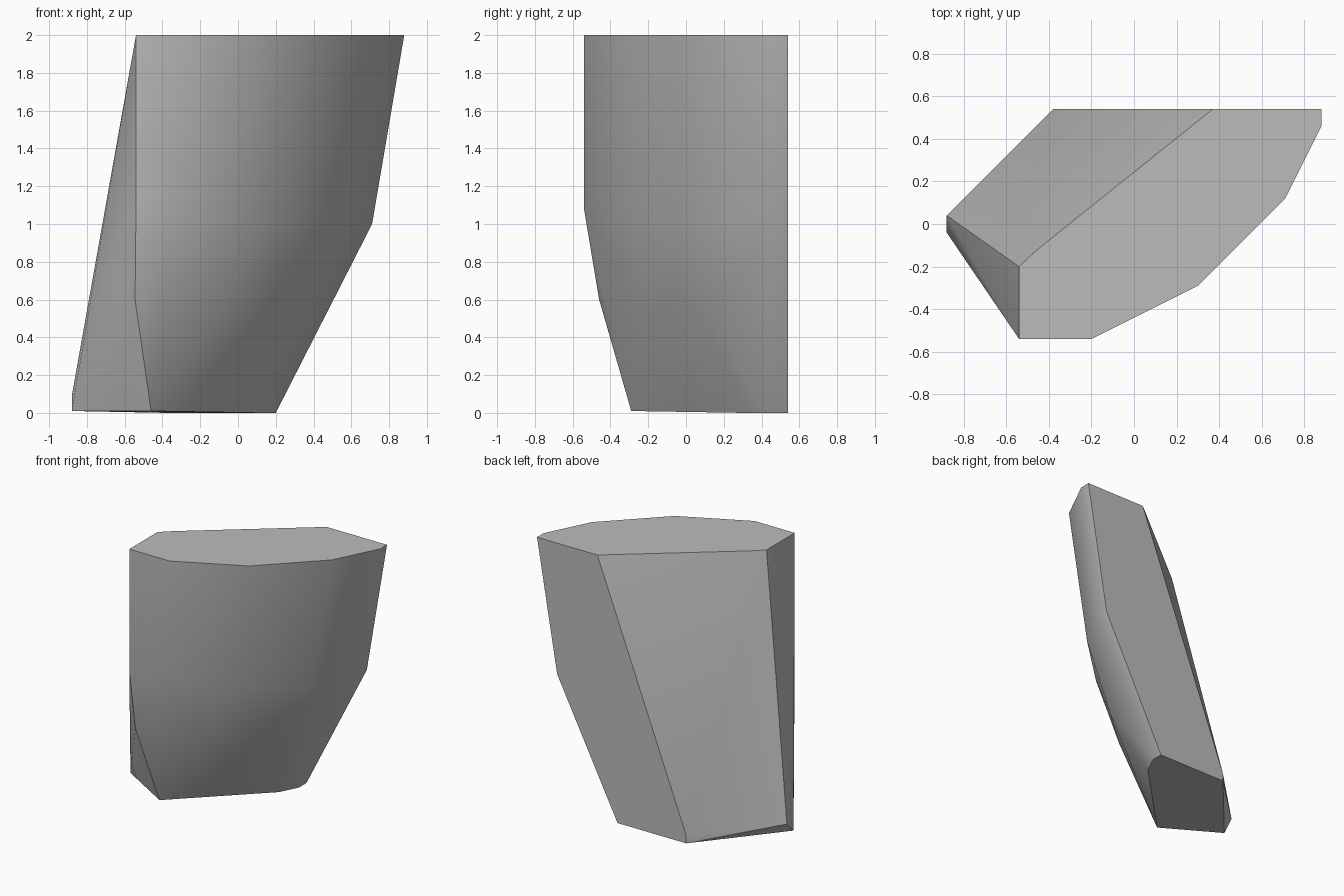
import bpy, bmesh, math

old = bpy.data.objects.get("Cube")
if old:
    bpy.data.objects.remove(old, do_unlink=True)

# Single stone-grey material
grey = bpy.data.materials.new("stone grey")
grey.use_nodes = True
colour = (0.5, 0.5, 0.5, 1.0)
grey.diffuse_color = colour
grey.node_tree.nodes["Principled BSDF"].inputs["Base Color"].default_value = colour

# Flat top outline
top = [(-.54, -.54, 2), (-.2, -.54, 2), (.3, -.29, 2), (.71, .12, 2),
       (.88, .46, 2), (.88, .54, 2), (.37, .54, 2), (-.46, -.125, 2), (-.54, -.2, 2)]

# Rounded front: an upper and a lower row of bulge points
upper_row = [(-.54, -.54, 1.08), (-.34, -.54, 1.08), (.13, -.27, 1),
             (.54, .12, 1), (.71, .46, 1), (.71, .54, 1)]
lower_row = [(-.545, -.46, .6), (-.08, -.26, .55), (.32, .11, .5), (.455, .45, .5)]

# Foot outline, with its small raised corner
foot = [(-.46, -.29, .01), (.13, .31, 0), (.2, .45, 0), (.2, .54, 0),
        (-.38, .54, 0), (-.38, .54, .06), (-.88, -.04, .01), (-.88, .04, .09)]

# Wrap the outlines in one convex skin
bm = bmesh.new()
for p in top + upper_row + lower_row + foot:
    bm.verts.new(p)
hull = bmesh.ops.convex_hull(bm, input=bm.verts[:])
loose = {v for v in hull["geom_interior"] + hull["geom_unused"]
         if isinstance(v, bmesh.types.BMVert)}
bmesh.ops.delete(bm, geom=list(loose), context='VERTS')
bmesh.ops.dissolve_limit(bm, angle_limit=math.radians(1),
                         verts=bm.verts[:], edges=bm.edges[:])
bmesh.ops.recalc_face_normals(bm, faces=bm.faces[:])

mesh = bpy.data.meshes.new("stone_block")
bm.to_mesh(mesh)
bm.free()
mesh.materials.append(grey)
block = bpy.data.objects.new("stone_block", mesh)
bpy.context.collection.objects.link(block)

# Soft front, crisp cut edges
bpy.ops.object.select_all(action='DESELECT')
block.select_set(True)
bpy.context.view_layer.objects.active = block
bpy.ops.object.shade_smooth_by_angle(angle=math.radians(32))
